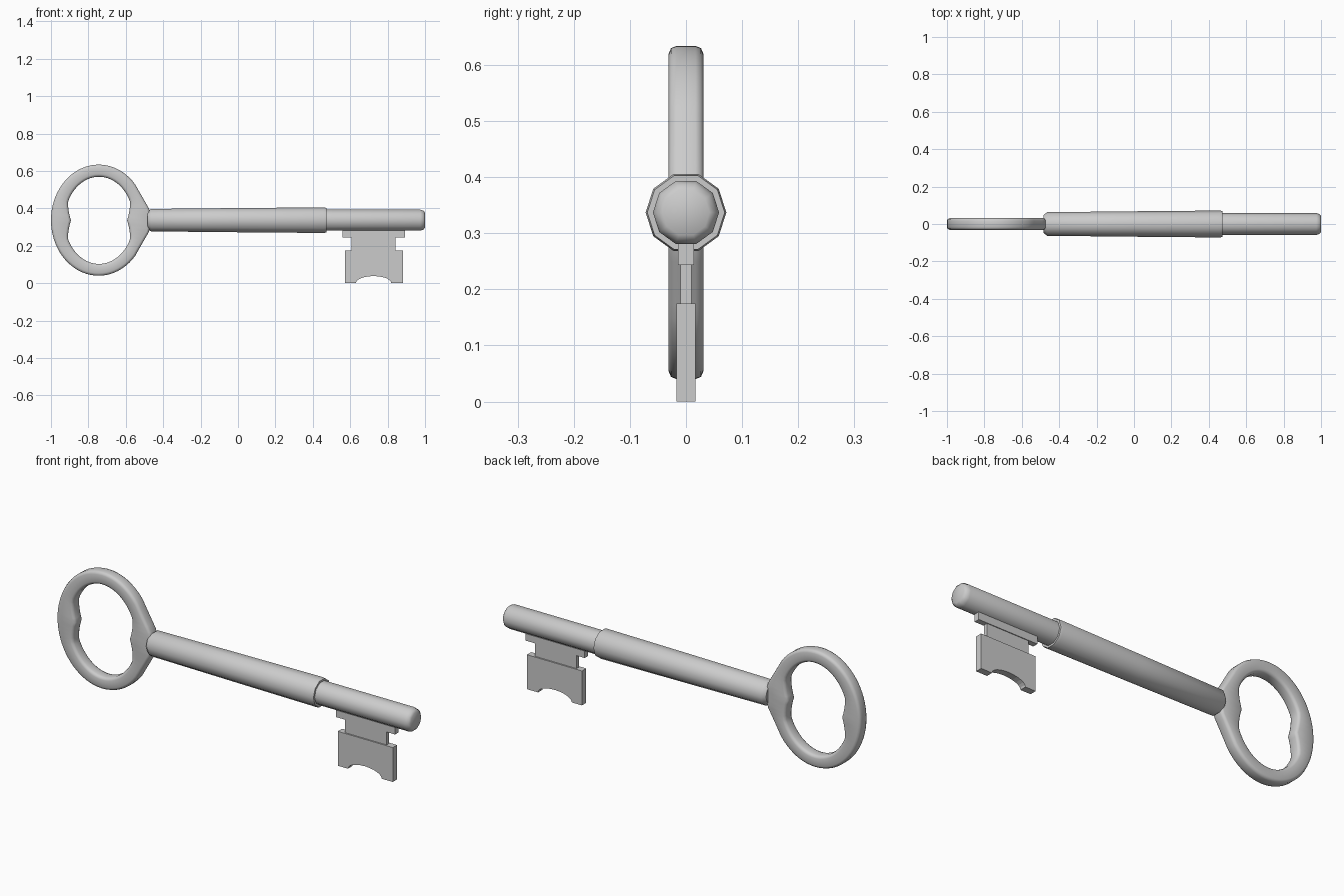
import bpy, bmesh
from math import sin, cos, pi, radians, degrees

if "Cube" in bpy.data.objects:
    bpy.data.objects.remove(bpy.data.objects["Cube"])

AXIS_Z = 0.337


def make_object(name, verts, faces, smooth=None):
    mesh = bpy.data.meshes.new(name)
    mesh.from_pydata(verts, [], faces)
    bm = bmesh.new()
    bm.from_mesh(mesh)
    bmesh.ops.recalc_face_normals(bm, faces=bm.faces)
    bm.to_mesh(mesh)
    bm.free()
    obj = bpy.data.objects.new(name, mesh)
    bpy.context.collection.objects.link(obj)
    if smooth:
        bpy.ops.object.select_all(action='DESELECT')
        obj.select_set(True)
        bpy.context.view_layer.objects.active = obj
        bpy.ops.object.shade_smooth_by_angle(angle=radians(smooth))
    return obj


def lathe_x(name, profile, sides=10):
    """Rod along x from (x, radius) pairs, capped at both ends."""
    verts = [(x, r * cos(2 * pi * k / sides), AXIS_Z + r * sin(2 * pi * k / sides))
             for x, r in profile for k in range(sides)]
    faces = [(i * sides + k, i * sides + (k + 1) % sides,
              (i + 1) * sides + (k + 1) % sides, (i + 1) * sides + k)
             for i in range(len(profile) - 1) for k in range(sides)]
    last = (len(profile) - 1) * sides
    faces += [tuple(range(sides)), tuple(range(last, last + sides))]
    return make_object(name, verts, faces, 40)


def plate(name, outline, half):
    """Flat plate: an (x, z) outline extruded across y."""
    n = len(outline)
    verts = [(x, y, z) for y in (-half, half) for x, z in outline]
    faces = [tuple(range(n)), tuple(range(n, 2 * n))]
    faces += [(k, (k + 1) % n, n + (k + 1) % n, n + k) for k in range(n)]
    return make_object(name, verts, faces)


def box(x0, x1, z0, z1):
    return [(x0, z0), (x1, z0), (x1, z1), (x0, z1)]


# bow: oval ring with two inner cusps and a neck flaring into the shank
def bow_outer(a):
    d = (degrees(a) + 180) % 360 - 180
    start = 40
    if abs(d) >= start:
        return -0.745 + 0.255 * cos(a), AXIS_Z + 0.297 * sin(a)
    sign = 1 if d >= 0 else -1
    if abs(d) < 15:
        return -0.47, AXIS_Z + 0.06 * d / 15
    t = (abs(d) - 15) / (start - 15)
    return -0.476 - 0.074 * t, AXIS_Z + sign * (0.062 + 0.129 * t)


def bow_inner(a):
    d = degrees(a) % 180
    cusp = max(0, 1 - min(d, 180 - d) / 26)
    return (-0.743 + (0.184 - 0.034 * cusp) * cos(a),
            AXIS_Z - 0.001 + 0.233 * sin(a))


def make_bow():
    n, h, b = 72, 0.031, 0.014
    # rounded rectangle section: (distance in from an edge, y)
    corner = [(b, h), (0.3 * b, h - 0.3 * b), (0, h - b)]
    half = corner + [(d, -y) for d, y in reversed(corner)]
    m = 2 * len(half)
    verts = []
    for i in range(n):
        a = 2 * pi * i / n
        (ox, oz), (ix, iz) = bow_outer(a), bow_inner(a)
        w = ((ox - ix) ** 2 + (oz - iz) ** 2) ** 0.5
        ring = [(d / w, y) for d, y in half]
        ring += [(1 - d / w, y) for d, y in reversed(half)]
        verts += [(ox + (ix - ox) * t, y, oz + (iz - oz) * t) for t, y in ring]
    faces = [(i * m + k, i * m + (k + 1) % m,
              (i + 1) % n * m + (k + 1) % m, (i + 1) % n * m + k)
             for i in range(n) for k in range(m)]
    make_object("bow", verts, faces, 50)


make_bow()

# shank and the thinner pin at its end
lathe_x("shank", [(-0.483, 0.048), (-0.465, 0.063), (0.0, 0.068),
                  (0.46, 0.072), (0.472, 0.069)])
lathe_x("pin", [(0.44, 0.059), (0.975, 0.059), (0.992, 0.053), (1.0, 0.042)])

# bit: top rail, thin web and notched blade
plate("bit_rail", box(0.56, 0.893, 0.243, 0.30), 0.014)
plate("bit_web", box(0.608, 0.843, 0.165, 0.26), 0.01)
arc = [(0.725 - 0.095 * cos(pi * k / 12), 0.038 * sin(pi * k / 12)) for k in range(13)]
plate("bit_blade", [(0.573, 0)] + arc + [(0.882, 0), (0.882, 0.175), (0.573, 0.175)], 0.017)
